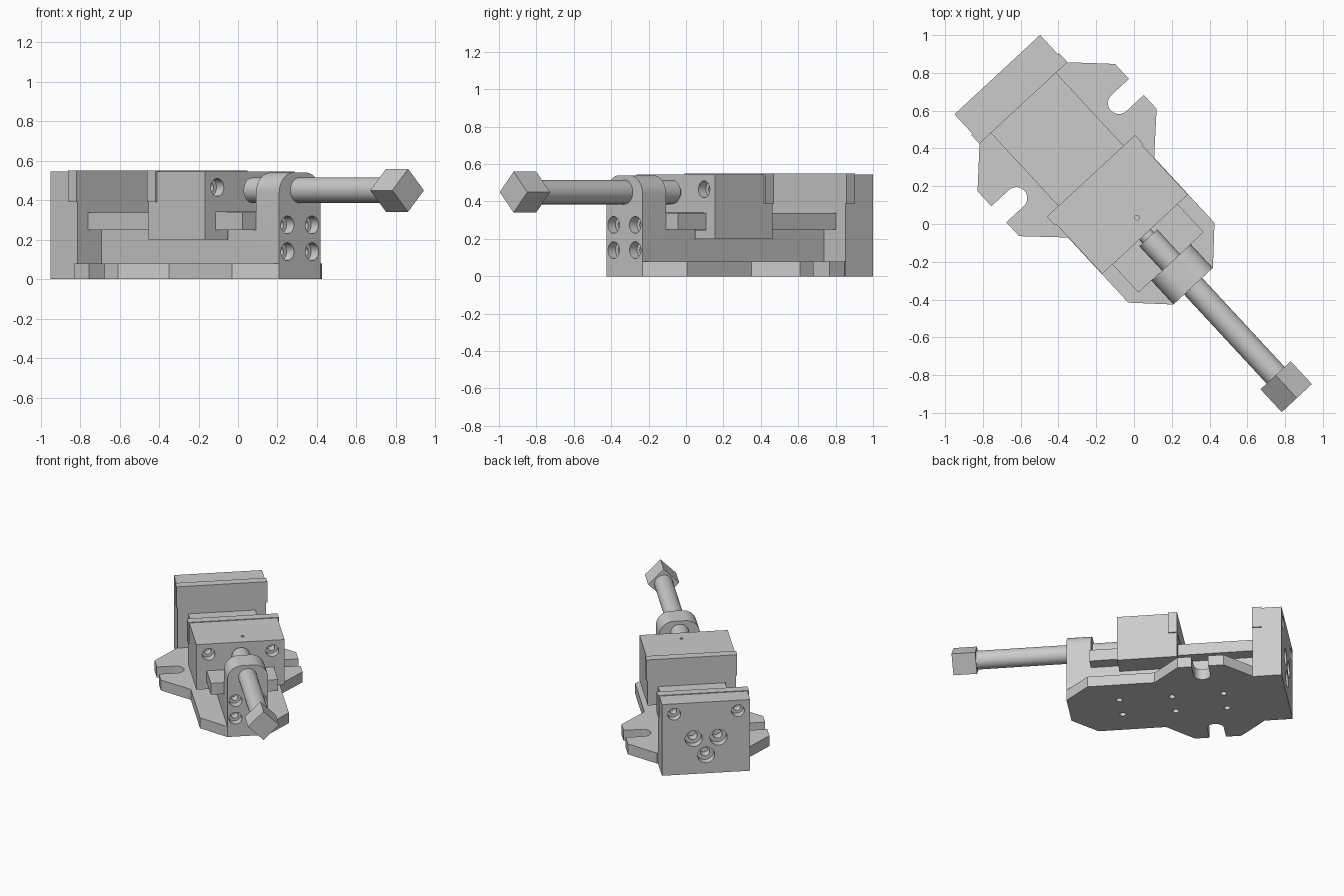
import bpy, bmesh
from math import pi, sin, cos, radians
from mathutils import Matrix

if "Cube" in bpy.data.objects:
    bpy.data.objects.remove(bpy.data.objects["Cube"])

# Local frame: a = along the screw, b = across the jaws, z = up
PLACE = Matrix.Rotation(radians(-47.2), 4, 'Z') @ Matrix.Translation((0, 0.006, 0))
parts = []


def make(name, bm):
    bmesh.ops.recalc_face_normals(bm, faces=bm.faces)
    me = bpy.data.meshes.new(name)
    bm.to_mesh(me)
    bm.free()
    ob = bpy.data.objects.new(name, me)
    bpy.context.collection.objects.link(ob)
    return ob


def prism(name, poly, axis, lo, hi):
    """Extrude a 2D outline along one axis."""
    to3 = {'a': lambda p, t: (t, p[0], p[1]),
           'b': lambda p, t: (p[0], t, p[1]),
           'z': lambda p, t: (p[0], p[1], t)}[axis]
    bm = bmesh.new()
    v0 = [bm.verts.new(to3(p, lo)) for p in poly]
    v1 = [bm.verts.new(to3(p, hi)) for p in poly]
    bm.faces.new(v0)
    bm.faces.new(v1)
    for i in range(len(poly)):
        j = (i + 1) % len(poly)
        bm.faces.new((v0[i], v0[j], v1[j], v1[i]))
    ob = make(name, bm)
    parts.append(ob)
    return ob


def box(name, a0, a1, half, z0, z1):
    return prism(name, [(-half, z0), (half, z0), (half, z1), (-half, z1)], 'a', a0, a1)


def lathe(name, prof, b, z, segs=40):
    """Solid of revolution about the a axis; prof = (a, radius)."""
    bm = bmesh.new()
    rings = [[bm.verts.new((a, b + r * cos(2 * pi * k / segs), z + r * sin(2 * pi * k / segs)))
              for k in range(segs)] for a, r in prof]
    for p, q in zip(rings, rings[1:]):
        for k in range(segs):
            m = (k + 1) % segs
            bm.faces.new((p[k], p[m], q[m], q[k]))
    bm.faces.new(rings[0])
    bm.faces.new(rings[-1])
    return make(name, bm)


def cut(ob, cutter):
    mod = ob.modifiers.new('hole', 'BOOLEAN')
    mod.operation, mod.object, mod.solver = 'DIFFERENCE', cutter, 'EXACT'
    bpy.context.view_layer.objects.active = ob
    bpy.ops.object.modifier_apply(modifier=mod.name)
    bpy.data.objects.remove(cutter)


def bolt_hole(ob, a, b, z, r, d):
    """Counterbored hole; d = direction (+1/-1) going into the part."""
    cut(ob, lathe('cutter', [(a - d * .03, r), (a + d * .055, r),
                             (a + d * .055, r * .55), (a + d * .12, r * .55)], b, z, 32))


def drill(ob, a, b, r, z0, z1):
    pts = [(a + r * cos(k * pi / 12), b + r * sin(k * pi / 12)) for k in range(24)]
    c = prism('cutter', pts, 'z', z0, z1)
    parts.remove(c)
    cut(ob, c)


# Base plate with slotted ears
slot = [(-.524 + .058 * cos(pi + t * pi / 12), .37 + .058 * sin(pi + t * pi / 12)) for t in range(13)]
half = [(-.87, .315), (-.69, .496), (-.582, .496)] + slot + \
       [(-.466, .496), (-.366, .496), (-.185, .311), (.285, .311), (.454, .143)]
base = prism('base_plate', half + [(a, -b) for a, b in reversed(half)], 'z', 0, .08)
for a in (-.64, -.28, .09):
    for s in (-1, 1):
        drill(base, a, s * .1, .022, -.05, .06)

# Slide bed: narrow web and wide rail
box('bed_web', -.87, .282, .142, .08, .25)
box('bed_rail', -.87, .282, .235, .25, .337)

# Screw post with rounded top
R, W, T = .1, .142, .54
arc = [(W - R + R * cos(t * pi / 20), T - R + R * sin(t * pi / 20)) for t in range(11)]
outline = [(W, .08)] + arc + [(-b, z) for b, z in reversed(arc)] + [(-W, .08)]
post = prism('screw_post', outline, 'a', .282, .454)
for s in (-1, 1):
    for z in (.14, .275):
        bolt_hole(post, .454, s * .085, z, .045, -1)

# Fixed jaw with a ledge for its plate
fixed = prism('fixed_jaw', [(-1.072, 0), (-.87, 0), (-.87, .39), (-.932, .39),
                            (-.932, .545), (-1.072, .545)], 'b', -.309, .309)
for s in (-1, 1):
    bolt_hole(fixed, -1.072, s * .223, .465, .045, 1)
    bolt_hole(fixed, -1.072, s * .087, .27, .06, 1)
bolt_hole(fixed, -1.072, 0, .14, .06, 1)
box('fixed_jaw_plate', -.932, -.868, .318, .39, .55)

# Sliding jaw wrapping the rail
side = [(.309, .2), (.309, .545)]
under = [(.15, .2), (.15, .248), (.237, .248), (.237, .34)]
loop = side + [(-b, z) for b, z in reversed(side)] + \
    [(-b, z) for b, z in under] + list(reversed(under))
sliding = prism('sliding_jaw', loop, 'a', -.34, .08)
ledge = box('cutter', -.4, -.278, .4, .39, .7)
parts.remove(ledge)
cut(sliding, ledge)
for s in (-1, 1):
    bolt_hole(sliding, .08, s * .223, .465, .045, -1)
drill(sliding, -.014, .028, .012, .47, .6)
box('sliding_jaw_plate', -.342, -.278, .318, .39, .55)

# Screw with neck, and square drive head standing on its corner
parts.append(lathe('screw', [(.08, .042), (.105, .042), (.105, .065), (1.1, .065)], 0, .45, 48))
h = .109
prism('drive_head', [(h, .45), (0, .45 + h), (-h, .45), (0, .45 - h)], 'a', 1.097, 1.262)

# Turn everything into place and smooth the round surfaces
bpy.ops.object.select_all(action='DESELECT')
for ob in parts:
    ob.data.transform(PLACE)
    ob.select_set(True)
bpy.context.view_layer.objects.active = parts[0]
bpy.ops.object.shade_smooth_by_angle(angle=radians(25))
